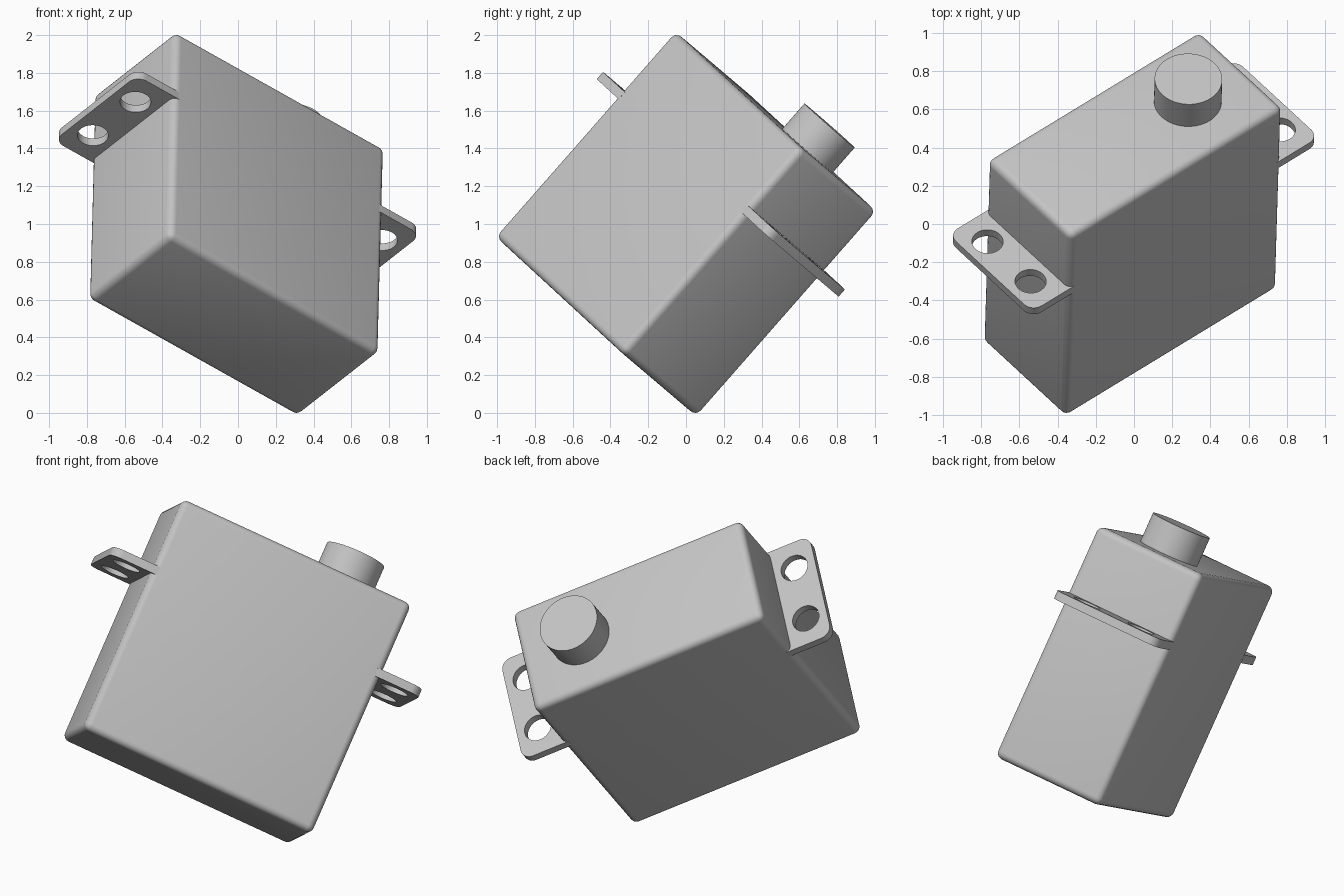
import bpy, bmesh
from math import sin, cos, pi, radians
from mathutils import Matrix, Vector

if "Cube" in bpy.data.objects:
    bpy.data.objects.remove(bpy.data.objects["Cube"], do_unlink=True)

# Sizes in the body's own frame: x along the length, y across, z to the shaft
LENGTH, WIDTH, HEIGHT = 1.445, 0.69, 1.445
SHAFT_X, SHAFT_R, SHAFT_H = 0.357, 0.177, 0.176
EAR_END, EAR_CORNER, EAR_Z, EAR_THICK = 0.976, 0.065, 0.28, 0.05
HOLE_X, HOLE_Y, HOLE_R = 0.847, 0.177, 0.082

# Tilted pose of the whole assembly
up = Vector((0.02, 0.66, 0.752)).normalized()
along = Vector((0.77, 0.468, -0.432))
along = (along - up * along.dot(up)).normalized()
across = up.cross(along)
pose = Matrix((along, across, up)).transposed().to_4x4()
pose.translation = (-0.008, 0, 1)

# Single plastic colour
plastic = bpy.data.materials.new("grey_plastic")
plastic.use_nodes = True
grey = (0.55, 0.55, 0.55, 1)
plastic.diffuse_color = grey
plastic.node_tree.nodes["Principled BSDF"].inputs["Base Color"].default_value = grey


def finish(name, bm):
    bmesh.ops.recalc_face_normals(bm, faces=bm.faces)
    mesh = bpy.data.meshes.new(name)
    bm.to_mesh(mesh)
    bm.free()
    mesh.materials.append(plastic)
    obj = bpy.data.objects.new(name, mesh)
    bpy.context.collection.objects.link(obj)
    obj.matrix_world = pose
    bpy.ops.object.select_all(action="DESELECT")
    obj.select_set(True)
    bpy.context.view_layer.objects.active = obj
    bpy.ops.object.shade_smooth_by_angle(angle=radians(35))
    return obj


def arc(cx, cy, r, start, end, steps):
    angles = [start + (end - start) * i / steps for i in range(steps + 1)]
    return [(cx + r * cos(a), cy + r * sin(a)) for a in angles]


# Rounded case
bm = bmesh.new()
bmesh.ops.create_cube(bm, size=1)
bmesh.ops.scale(bm, vec=(LENGTH, WIDTH, HEIGHT), verts=bm.verts)
bmesh.ops.bevel(bm, geom=bm.edges[:], offset=0.04, segments=5,
                profile=0.5, affect="EDGES")
finish("case", bm)

# Output shaft
bm = bmesh.new()
sunk = 0.03
bmesh.ops.create_cone(bm, cap_ends=True, segments=64, radius1=SHAFT_R,
                      radius2=SHAFT_R, depth=SHAFT_H + sunk)
bmesh.ops.translate(bm, verts=bm.verts,
                    vec=(SHAFT_X, 0, (HEIGHT + SHAFT_H - sunk) / 2))
finish("output_shaft", bm)


# Mounting ears: filled outline with two screw holes, extruded
def mounting_ear(name, side):
    inner, half = LENGTH / 2 - 0.035, WIDTH / 2
    cx, cy = EAR_END - EAR_CORNER, half - EAR_CORNER
    outline = [(inner, -half)]
    outline += arc(cx, -cy, EAR_CORNER, -pi / 2, 0, 8)
    outline += arc(cx, cy, EAR_CORNER, 0, pi / 2, 8)
    outline += [(inner, half)]
    holes = [arc(HOLE_X, y, HOLE_R, 0, 2 * pi, 40)[:-1] for y in (-HOLE_Y, HOLE_Y)]
    bm = bmesh.new()
    for loop in [outline] + holes:
        verts = [bm.verts.new((side * x, y, EAR_Z - EAR_THICK / 2)) for x, y in loop]
        for a, b in zip(verts, verts[1:] + verts[:1]):
            bm.edges.new((a, b))
    bmesh.ops.triangle_fill(bm, edges=bm.edges[:], use_beauty=True)
    top = bmesh.ops.extrude_face_region(bm, geom=bm.faces[:], use_keep_orig=True)
    bmesh.ops.translate(bm, vec=(0, 0, EAR_THICK),
                        verts=[v for v in top["geom"] if isinstance(v, bmesh.types.BMVert)])
    finish(name, bm)


mounting_ear("left_mounting_ear", 1)
mounting_ear("right_mounting_ear", -1)
